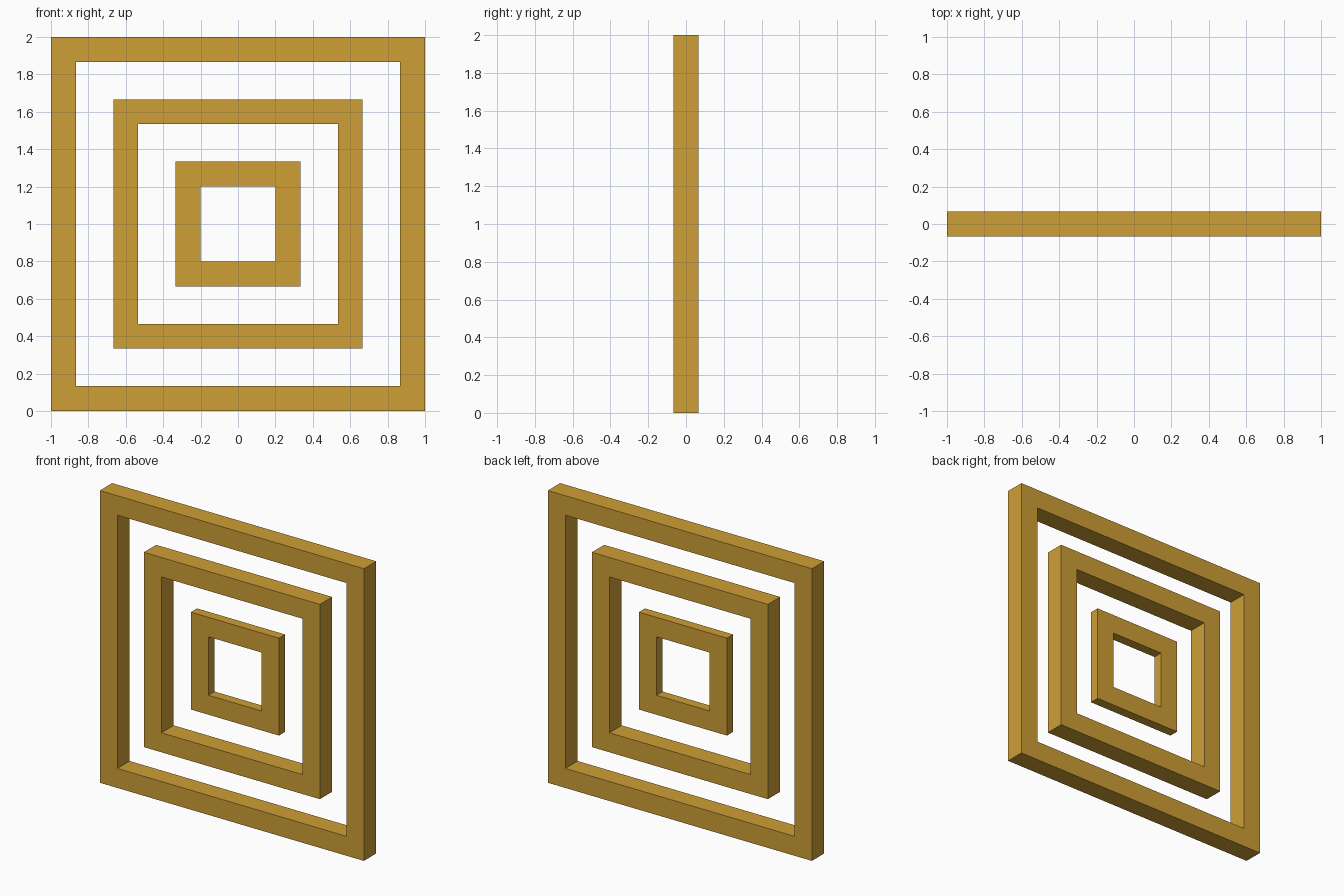
import bpy
import bmesh

cube = bpy.data.objects.get("Cube")
if cube:
    bpy.data.objects.remove(cube, do_unlink=True)

GOLD = (0.62, 0.345, 0.037, 1.0)
gold = bpy.data.materials.new("ochre gold")
gold.use_nodes = True
gold.diffuse_color = GOLD
gold.node_tree.nodes["Principled BSDF"].inputs["Base Color"].default_value = GOLD


def square_frame(name, outer, inner, depth):
    """Upright square ring centred on the y = 0 plane, one closed solid."""
    bm = bmesh.new()
    corners = [(-1, -1), (1, -1), (1, 1), (-1, 1)]
    rings = [[bm.verts.new((sx * r, -depth / 2, 1 + sz * r)) for sx, sz in corners]
             for r in (outer, inner)]
    for i in range(4):
        j = (i + 1) % 4
        bm.faces.new((rings[0][i], rings[0][j], rings[1][j], rings[1][i]))
    # Extrude the front ring backwards, keeping the front faces
    extruded = bmesh.ops.extrude_face_region(bm, geom=bm.faces[:], use_keep_orig=True)
    moved = [g for g in extruded["geom"] if isinstance(g, bmesh.types.BMVert)]
    bmesh.ops.translate(bm, verts=moved, vec=(0, depth, 0))
    bmesh.ops.recalc_face_normals(bm, faces=bm.faces[:])

    mesh = bpy.data.meshes.new(name)
    bm.to_mesh(mesh)
    bm.free()
    mesh.materials.append(gold)
    obj = bpy.data.objects.new(name, mesh)
    bpy.context.collection.objects.link(obj)
    return obj


BAR = 2 / 15  # width of every frame bar

# Three concentric frames, the innermost half as deep
for name, outer, depth in (("outer_frame", 1, BAR),
                           ("middle_frame", 2 / 3, BAR),
                           ("inner_frame", 1 / 3, BAR / 2)):
    square_frame(name, outer, outer - BAR, depth)
